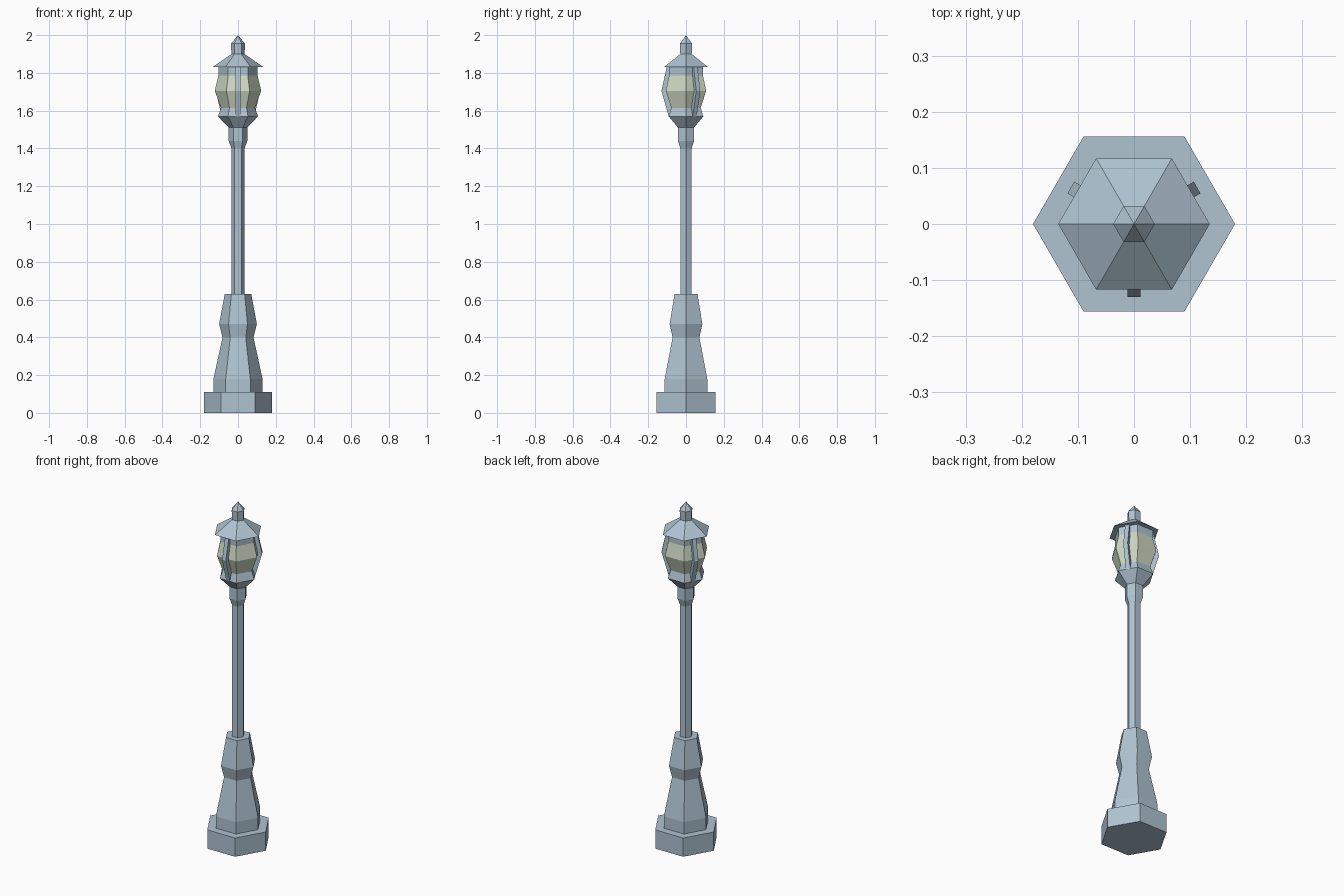
import bpy, bmesh, math
from mathutils import Matrix

cube = bpy.data.objects.get("Cube")
if cube:
    bpy.data.objects.remove(cube, do_unlink=True)


def material(name, rgb):
    mat = bpy.data.materials.new(name)
    mat.use_nodes = True
    colour = (*rgb, 1)
    mat.diffuse_color = colour
    mat.node_tree.nodes["Principled BSDF"].inputs["Base Color"].default_value = colour
    return mat


metal = material("blue_grey_metal", (0.43, 0.55, 0.64))
glass = material("pale_green_glass", (0.62, 0.69, 0.55))


def finish(name, bm, mat):
    bmesh.ops.recalc_face_normals(bm, faces=bm.faces)
    mesh = bpy.data.meshes.new(name)
    bm.to_mesh(mesh)
    bm.free()
    mesh.materials.append(mat)
    obj = bpy.data.objects.new(name, mesh)
    bpy.context.collection.objects.link(obj)
    return obj


def hexagon(name, profile, mat=metal):
    """Six-sided solid through (radius, height) rings; zero radius is a point."""
    bm = bmesh.new()
    rings = []
    for r, z in profile:
        count = 6 if r else 1
        rings.append([bm.verts.new((r * math.cos(i * math.pi / 3),
                                    r * math.sin(i * math.pi / 3), z))
                      for i in range(count)])
    for low, high in zip(rings, rings[1:]):
        for i in range(6):
            j = (i + 1) % 6
            if len(high) == 1:
                bm.faces.new((low[i], low[j], high[0]))
            else:
                bm.faces.new((low[i], low[j], high[j], high[i]))
    for ring in (rings[0], rings[-1]):
        if len(ring) == 6:
            bm.faces.new(ring)
    return finish(name, bm, mat)


def strut(name, angle):
    """Bent bar standing against one flat side of the lantern."""
    bm = bmesh.new()
    inner_outer = [(0.065, 0.092, 1.57), (0.095, 0.13, 1.705), (0.075, 0.102, 1.83)]
    half = 0.012
    rings = [[bm.verts.new(p) for p in ((a, -half, z), (b, -half, z),
                                        (b, half, z), (a, half, z))]
             for a, b, z in inner_outer]
    for low, high in zip(rings, rings[1:]):
        for i in range(4):
            j = (i + 1) % 4
            bm.faces.new((low[i], low[j], high[j], high[i]))
    bm.faces.new(rings[0])
    bm.faces.new(rings[-1])
    bm.transform(Matrix.Rotation(math.radians(angle), 4, "Z"))
    return finish(name, bm, metal)


# Foot, pedestal and pole
hexagon("foot", [(0.18, 0), (0.18, 0.11)])
hexagon("pedestal", [(0.13, 0.11), (0.13, 0.18), (0.082, 0.4), (0.1, 0.47), (0.07, 0.63)])
hexagon("pole", [(0.035, 0.63), (0.035, 1.4)])
hexagon("collar", [(0.035, 1.4), (0.049, 1.44), (0.049, 1.51)])

# Lantern, with the glass between two metal rims
hexagon("lantern_bowl", [(0.049, 1.51), (0.106, 1.57), (0.09, 1.615)])
hexagon("lantern_glass", [(0.09, 1.615), (0.123, 1.705), (0.104, 1.785)], glass)
hexagon("lantern_rim", [(0.104, 1.785), (0.104, 1.83)])
for side, angle in (("front", -90), ("back_left", 30), ("back_right", 150)):
    strut(side + "_strut", angle)

# Roof and finial
hexagon("roof", [(0.135, 1.83), (0.035, 1.9)])
hexagon("finial", [(0.035, 1.9), (0.037, 1.955), (0, 2)])
